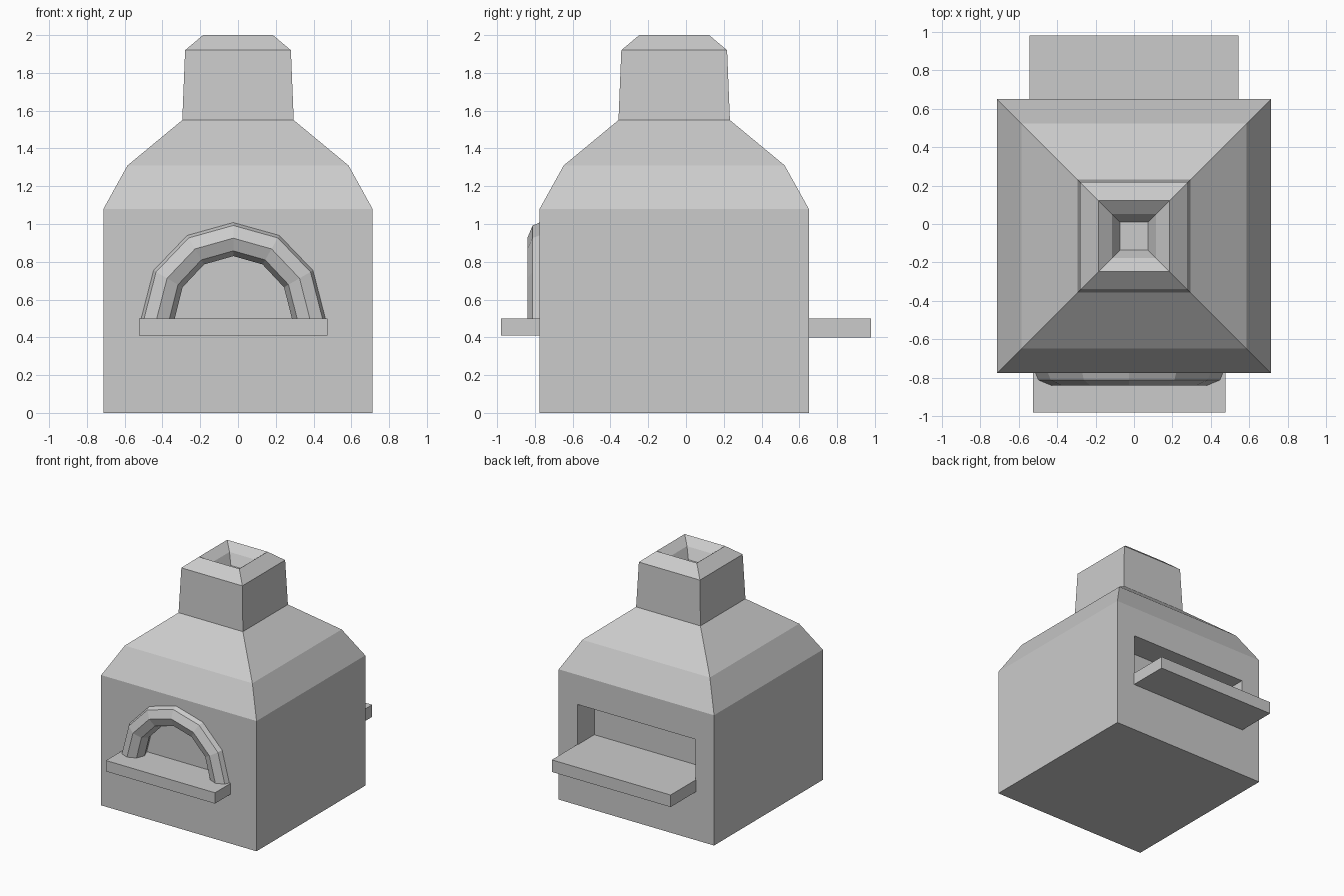
import bpy, bmesh
from math import cos, sin, pi

if "Cube" in bpy.data.objects:
    bpy.data.objects.remove(bpy.data.objects["Cube"])

CY = -0.0625   # body centre in y


def finish(name, bm):
    bmesh.ops.recalc_face_normals(bm, faces=bm.faces)
    me = bpy.data.meshes.new(name)
    bm.to_mesh(me)
    bm.free()
    ob = bpy.data.objects.new(name, me)
    bpy.context.collection.objects.link(ob)
    return ob


def loft(name, rings):
    """Join equal-length vertex rings and cap both ends."""
    bm = bmesh.new()
    vs = [[bm.verts.new(p) for p in r] for r in rings]
    n = len(rings[0])
    for a, b in zip(vs, vs[1:]):
        for i in range(n):
            j = (i + 1) % n
            bm.faces.new((a[i], a[j], b[j], b[i]))
    bm.faces.new(vs[0])
    bm.faces.new(vs[-1])
    return finish(name, bm)


def box(name, x0, x1, y0, y1, z0, z1):
    return loft(name, [[(x0, y0, z), (x1, y0, z), (x1, y1, z), (x0, y1, z)]
                       for z in (z0, z1)])


def cut(target, cutter):
    mod = target.modifiers.new(cutter.name, 'BOOLEAN')
    mod.operation = 'DIFFERENCE'
    mod.solver = 'EXACT'
    mod.object = cutter
    bpy.context.view_layer.objects.active = target
    bpy.ops.object.modifier_apply(modifier=mod.name)
    bpy.data.objects.remove(cutter)


# Oven body and chimney: square profile (half width, z), folding into the flue
profile = [(0.7125, 0), (0.7125, 1.08), (0.585, 1.31), (0.295, 1.55),
           (0.28, 1.92), (0.185, 2.0), (0.115, 1.945), (0.073, 1.86)]
body = loft("oven_body", [[(sx * h, CY + sy * h, z) for sx, sy in
                           ((-1, -1), (1, -1), (1, 1), (-1, 1))]
                          for h, z in profile])

# Arch geometry shared by the mouth recess and its surround
AX, AZ = -0.025, 0.5


def arch_point(k, off, y):
    t = pi * k / 6
    return (AX + (0.405 + off) * cos(t), y, AZ + (0.425 + off) * sin(t))


# Recessed arched mouth in the front
mouth = loft("mouth_cutter",
             [[(AX + 0.405, y, 0.46)] + [arch_point(k, 0, y) for k in range(7)]
              + [(AX - 0.405, y, 0.46)] for y in (-0.9, -0.675)])
cut(body, mouth)

# Rectangular niche in the back
cut(body, box("niche_cutter", -0.54, 0.54, 0.43, 0.8, 0.46, 0.835))

# Faceted tube surround, eight-sided section
R = 0.095
loft("mouth_surround",
     [[arch_point(k, R * cos(i * pi / 4), -0.745 + R * sin(i * pi / 4))
       for i in range(8)] for k in range(7)])

# Shelves in front of the mouth and in the back niche
box("front_shelf", -0.525, 0.475, -0.98, -0.66, 0.41, 0.5)
box("back_shelf", -0.545, 0.545, 0.42, 0.98, 0.4, 0.5)
